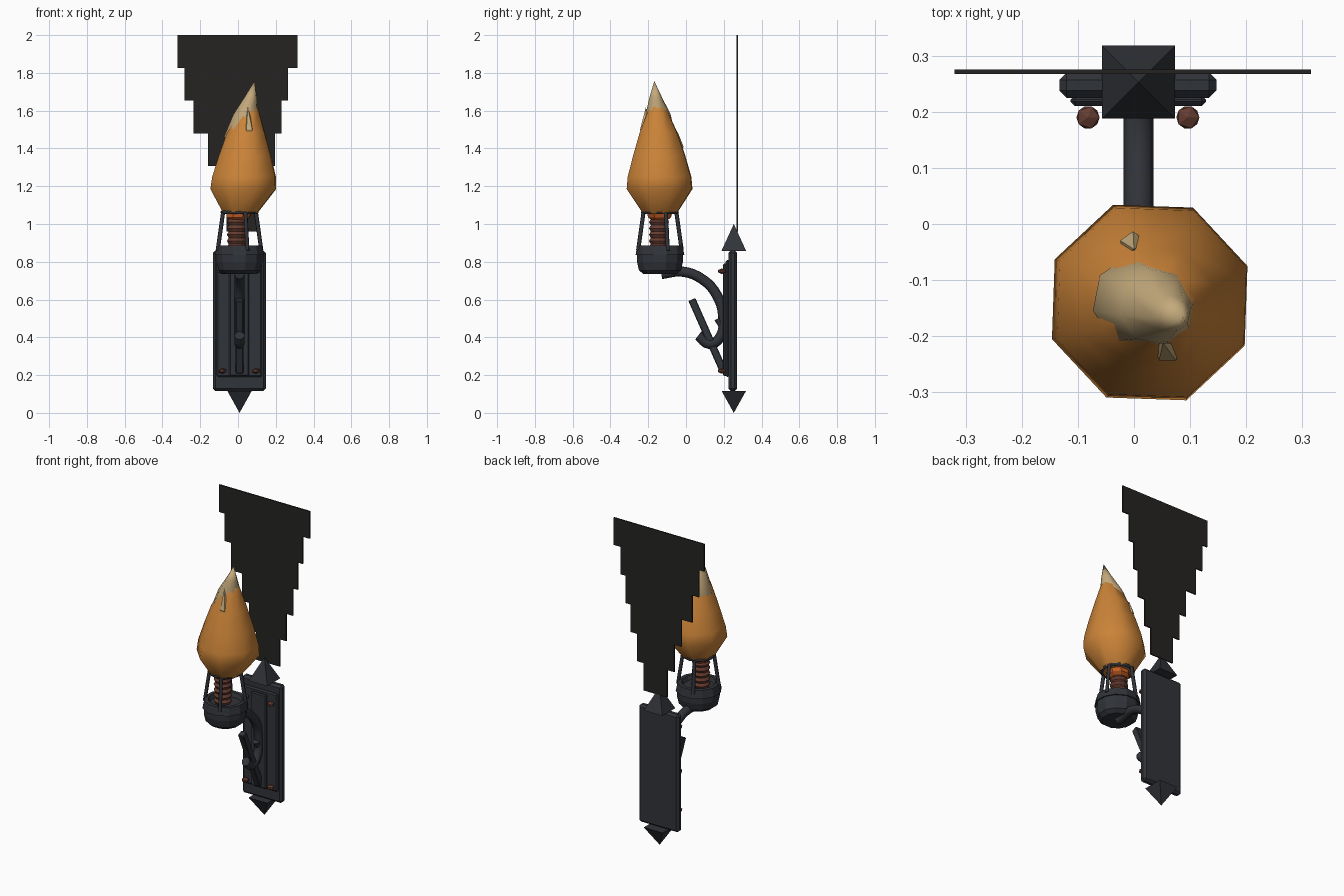
import bpy, bmesh
from math import pi, cos, sin, radians
from mathutils import Vector

if "Cube" in bpy.data.objects:
    bpy.data.objects.remove(bpy.data.objects["Cube"])


def material(name, rgb):
    m = bpy.data.materials.new(name)
    m.diffuse_color = (*rgb, 1)
    m.use_nodes = True
    m.node_tree.nodes["Principled BSDF"].inputs["Base Color"].default_value = m.diffuse_color
    return m


IRON = material("iron", (0.03, 0.033, 0.04))
SOOT = material("soot", (0.018, 0.017, 0.016))
FLAME = material("flame_orange", (0.60, 0.23, 0.04))
TIP = material("flame_tip", (0.55, 0.40, 0.20))
EMBER = material("ember", (0.6, 0.12, 0.02))
COPPER = material("copper", (0.13, 0.045, 0.03))
CX, CY, PY = 0.008, -0.138, 0.253     # bowl axis and plate depth


def finish(name, bm, mat, smooth=None):
    bmesh.ops.recalc_face_normals(bm, faces=bm.faces)
    me = bpy.data.meshes.new(name)
    bm.to_mesh(me)
    bm.free()
    ob = bpy.data.objects.new(name, me)
    bpy.context.collection.objects.link(ob)
    me.materials.append(mat)
    if smooth:
        bpy.ops.object.select_all(action='DESELECT')
        bpy.context.view_layer.objects.active = ob
        ob.select_set(True)
        bpy.ops.object.shade_smooth_by_angle(angle=radians(smooth))
    return ob


def box(name, x, y, z, mat, bevel=0):
    bm = bmesh.new()
    bmesh.ops.create_cube(bm, size=1)
    for v in bm.verts:
        v.co = [a[0] if c < 0 else a[1] for a, c in zip((x, y, z), v.co)]
    if bevel:
        bmesh.ops.bevel(bm, geom=bm.edges[:], offset=bevel, segments=1, affect='EDGES')
    return finish(name, bm, mat)


def loft(name, rings, sides, mat, turn=0, smooth=None):
    """Skin round rings (x, y, z, radius); radius 0 makes a point."""
    bm = bmesh.new()
    loops = []
    for x, y, z, r in rings:
        if r == 0:
            loops.append([bm.verts.new((x, y, z))] * sides)
        else:
            loops.append([bm.verts.new((x + r * cos(turn + 2 * pi * i / sides),
                                        y + r * sin(turn + 2 * pi * i / sides), z))
                          for i in range(sides)])
    for a, b in zip(loops, loops[1:]):
        for i in range(sides):
            j = (i + 1) % sides
            bm.faces.new(dict.fromkeys((a[i], a[j], b[j], b[i])))
    for lp in (loops[0], loops[-1]):
        if len(set(lp)) > 2:
            bm.faces.new(lp)
    return finish(name, bm, mat, smooth)


def tube(name, pts, radius, mat, spline='POLY', closed=False, res=2):
    cu = bpy.data.curves.new(name, 'CURVE')
    cu.dimensions = '3D'
    cu.bevel_depth, cu.bevel_resolution, cu.use_fill_caps = radius, res, True
    s = cu.splines.new(spline)
    s.use_cyclic_u = closed
    s.resolution_u = 4
    if spline == 'BEZIER':
        s.bezier_points.add(len(pts) - 1)
        for p, co in zip(s.bezier_points, pts):
            p.co = co
            p.handle_left_type = p.handle_right_type = 'AUTO'
    else:
        s.points.add(len(pts) - 1)
        for p, co in zip(s.points, pts):
            p.co = (*co, 1)
    cu.materials.append(mat)
    ob = bpy.data.objects.new(name, cu)
    bpy.context.collection.objects.link(ob)
    return ob


# stepped soot mark on the wall, as one thin extruded outline
steps = [(-0.06, 0.105), (-0.11, 0.15), (-0.16, 0.197),
         (-0.235, 0.23), (-0.283, 0.266), (-0.32, 0.315)]
z0, dz = 0.96, 0.1733
left = [(a, z0 + dz * (i + k)) for i, (a, b) in enumerate(steps) for k in (0, 1)]
right = [(b, z0 + dz * (i + k)) for i, (a, b) in enumerate(steps) for k in (0, 1)]
bm = bmesh.new()
face = bm.faces.new([bm.verts.new((x, 0.267, z)) for x, z in right + left[::-1]])
ext = bmesh.ops.extrude_face_region(bm, geom=[face])
bmesh.ops.translate(bm, vec=(0, 0.008, 0),
                    verts=[v for v in ext['geom'] if isinstance(v, bmesh.types.BMVert)])
finish("soot_mark", bm, SOOT)

# layered wall plate with pyramid finials
box("back_plate", (-0.133, 0.147), (0.225, 0.27), (0.115, 0.86), IRON, 0.013)
box("front_plate", (-0.113, 0.128), (0.21, 0.23), (0.19, 0.81), IRON, 0.008)
box("center_strip", (-0.047, 0.058), (0.196, 0.215), (0.195, 0.79), IRON, 0.006)
loft("top_finial", [(CX, PY, 0.858, 0.092), (CX, PY, 1.0, 0)], 4, IRON, pi / 4)
loft("bottom_finial", [(CX, PY, 0.117, 0.092), (CX, PY, 0, 0)], 4, IRON, pi / 4)

# rivets in the plate corners
for i, x in enumerate((-0.082, 0.096)):
    for j, z in enumerate((0.222, 0.75)):
        bm = bmesh.new()
        bmesh.ops.create_icosphere(bm, subdivisions=1, radius=0.023)
        for v in bm.verts:
            v.co = (x + v.co.x, 0.19 + v.co.y, z + v.co.z * 0.65)
        finish(f"rivet_{i}_{j}", bm, COPPER)

# curved arm ending in a scroll
arm = [(-0.13, 0.735), (-0.02, 0.748), (0.09, 0.705), (0.165, 0.62), (0.197, 0.51),
       (0.18, 0.40), (0.125, 0.365), (0.065, 0.41)]
tube("scroll_arm", [(CX, y, z) for y, z in arm], 0.027, IRON, 'BEZIER')
tube("scroll_stub", [(CX, 0.2, 0.45), (CX, 0.168, 0.5)], 0.02, IRON)

# straight diagonal brace
brace = box("brace", (-0.02, 0.02), (-0.02, 0.02), (-0.21, 0.21), IRON, 0.004)
brace.location = (CX, 0.116, 0.408)
brace.rotation_euler = Vector((0, 0.17, -0.385)).to_track_quat('Z', 'X').to_euler()

# fire bowl
profile = [(0.735, 0.09), (0.755, 0.115), (0.80, 0.126), (0.835, 0.126), (0.835, 0.134),
           (0.885, 0.124), (0.885, 0.10), (0.86, 0.09)]
loft("fire_bowl", [(CX, CY, z, r) for z, r in profile], 12, IRON, pi / 12)

# cage prongs and ring
for i in range(4):
    a = radians(20 + 90 * i)
    d = Vector((cos(a), sin(a), 0))
    c = Vector((CX, CY, 0))
    tube(f"cage_prong_{i}", [c + d * 0.123 + Vector((0, 0, 0.86)),
                             c + d * 0.092 + Vector((0, 0, 1.065))], 0.011, IRON, res=1)
tube("cage_ring", [(CX + 0.09 * cos(pi * i / 6), CY + 0.09 * sin(pi * i / 6), 1.062)
                   for i in range(12)], 0.011, IRON, closed=True, res=1)

# ribbed torch head
ribs = [(0.86 + 0.0167 * i, 0.053 if i % 2 else 0.043) for i in range(13)]
loft("torch_head", [(-0.006, -0.143, z, r) for z, r in ribs], 12, COPPER)
loft("ember_core", [(-0.005, -0.14, 1.01, 0.03), (0, -0.14, 1.035, 0.065),
                    (0.01, -0.14, 1.075, 0.075)], 8, EMBER, radians(20.5))

# teardrop flame body
loft("flame_body", [(0.012, -0.138, 1.055, 0.095), (0.028, -0.14, 1.185, 0.186),
                    (0.032, -0.14, 1.25, 0.18), (0.037, -0.142, 1.36, 0.148),
                    (0.042, -0.145, 1.48, 0.108), (0.058, -0.15, 1.60, 0.055),
                    (0.075, -0.16, 1.69, 0)], 8, FLAME, radians(20.5), 50)

# pale leaning tip with two small licks
loft("flame_tip", [(-0.005, -0.135, 1.40, 0.055), (0.01, -0.138, 1.465, 0.085),
                   (0.042, -0.148, 1.58, 0.068), (0.067, -0.16, 1.67, 0.034),
                   (0.087, -0.168, 1.757, 0)], 8, TIP, 0.2, 50)
loft("front_lick", [(0.06, -0.222, 1.42, 0), (0.06, -0.222, 1.50, 0.026),
                    (0.052, -0.212, 1.62, 0)], 5, TIP, 0.3)
loft("back_lick", [(-0.002, -0.035, 1.35, 0), (-0.002, -0.037, 1.41, 0.024),
                   (0.0, -0.045, 1.49, 0)], 5, TIP, 0.3)
